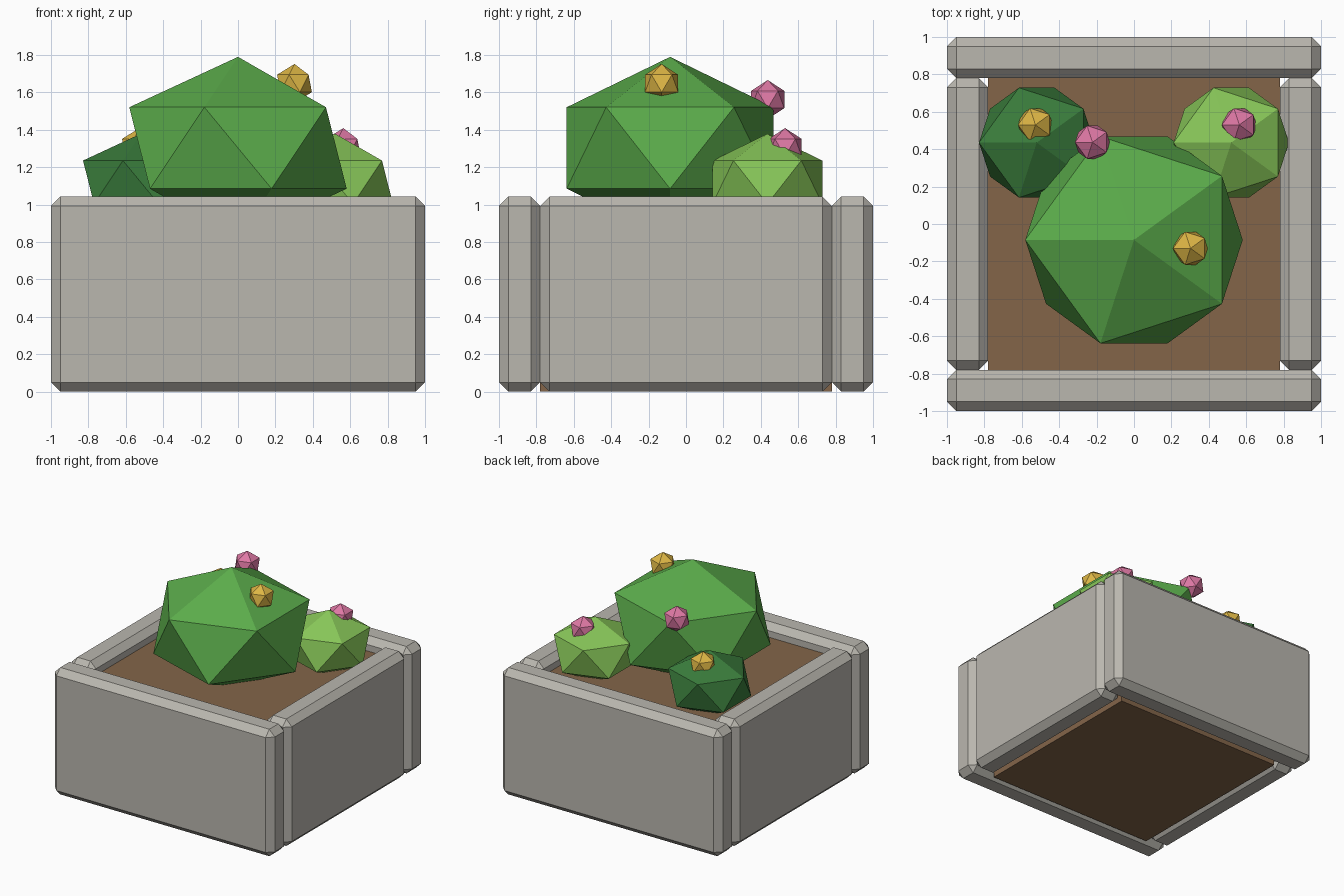
import bpy, bmesh, math
from mathutils import Matrix

if "Cube" in bpy.data.objects:
    bpy.data.objects.remove(bpy.data.objects["Cube"])


def material(name, hex_colour):
    # sRGB hex to linear diffuse colour
    def lin(c):
        return c / 12.92 if c <= 0.04045 else ((c + 0.055) / 1.055) ** 2.4
    rgb = [lin(int(hex_colour[i:i + 2], 16) / 255) for i in (0, 2, 4)]
    m = bpy.data.materials.new(name)
    m.diffuse_color = (*rgb, 1)
    m.use_nodes = True
    m.node_tree.nodes["Principled BSDF"].inputs["Base Color"].default_value = m.diffuse_color
    return m


STONE = material("pale stone", "BAB7AF")
SOIL = material("brown soil", "836549")
GREEN = material("leaf green", "5BAC4B")
DARK = material("dark leaf green", "3A7D3C")
LIGHT = material("light leaf green", "87C658")
YELLOW = material("yellow blossom", "DDB645")
PINK = material("pink blossom", "DE78A4")


def finish(name, bm, mat):
    me = bpy.data.meshes.new(name)
    bm.to_mesh(me)
    bm.free()
    me.materials.append(mat)
    ob = bpy.data.objects.new(name, me)
    bpy.context.collection.objects.link(ob)
    return ob


def box(name, lo, hi, mat, chamfer=0):
    bm = bmesh.new()
    size = [b - a for a, b in zip(lo, hi)]
    mid = [(a + b) / 2 for a, b in zip(lo, hi)]
    bmesh.ops.create_cube(bm, size=1, matrix=Matrix.Translation(mid) @ Matrix.Diagonal((*size, 1)))
    if chamfer:
        bmesh.ops.bevel(bm, geom=bm.edges[:], offset=chamfer, segments=1,
                        profile=0.5, affect='EDGES')
    return finish(name, bm, mat)


def ball(name, centre, r, rz, mat):
    # 20-sided ball, turned so an upper corner points to -x
    bm = bmesh.new()
    bmesh.ops.create_icosphere(
        bm, subdivisions=1, radius=1,
        matrix=Matrix.Translation(centre) @ Matrix.Diagonal((r, r, rz, 1)))
    bmesh.ops.rotate(bm, verts=bm.verts[:], cent=centre,
                     matrix=Matrix.Rotation(math.pi, 3, 'Z'))
    return finish(name, bm, mat)


# Planter walls: long front and back, short sides between them
W, H, C = 0.78, 1.043, 0.05
box("front_wall", (-1, -1, 0), (1, -W, H), STONE, C)
box("back_wall", (-1, W, 0), (1, 1, H), STONE, C)
box("left_wall", (-1, -W, 0), (-W, W, H), STONE, C)
box("right_wall", (W, -W, 0), (1, W, H), STONE, C)

# Soil block
box("soil", (-W, -W, 0), (W, W, 0.94), SOIL)

# Bushes, slightly flattened
ball("large_bush", (0, -0.085, 1.303), 0.65, 0.487, GREEN)
ball("dark_bush", (-0.52, 0.435, 1.12), 0.345, 0.259, DARK)
ball("light_bush", (0.52, 0.435, 1.12), 0.345, 0.259, LIGHT)

# Blossoms
for name, centre, mat in (
        ("large_bush_yellow_blossom", (0.302, -0.13, 1.648), YELLOW),
        ("large_bush_pink_blossom", (-0.222, 0.437, 1.562), PINK),
        ("dark_bush_blossom", (-0.527, 0.53, 1.305), YELLOW),
        ("light_bush_blossom", (0.563, 0.53, 1.305), PINK)):
    ball(name, centre, 0.104, 0.104, mat)
